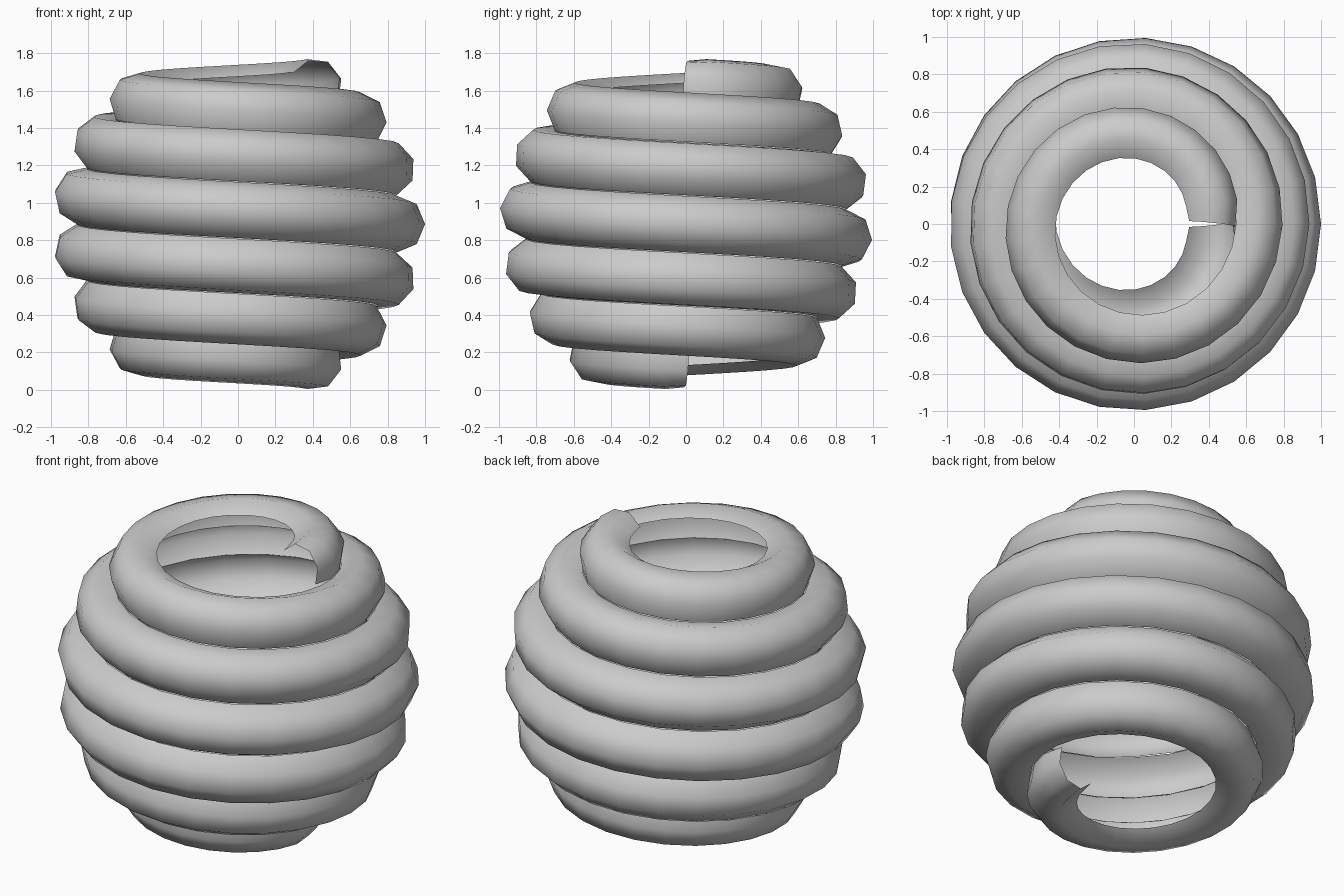
import bpy, bmesh
from math import sin, cos, pi, radians
from mathutils import Vector

if "Cube" in bpy.data.objects:
    bpy.data.objects.remove(bpy.data.objects["Cube"])

TURNS, STEPS = 6, 25          # coil turns and segments per turn
SPHERE_R, TUBE_R = 0.85, 0.15 # path sphere and half-tube radius
LAT = radians(61)             # path runs between these latitudes
MID_Z = 0.886
N = TURNS * STEPS


def path(i):
    """Point on the left-handed spherical helix."""
    t = i / N
    lat = LAT * (2 * t - 1)
    a = -2 * pi * TURNS * t
    return SPHERE_R * Vector((cos(lat) * cos(a), cos(lat) * sin(a), sin(lat)))


# Sweep an open half-octagon, bulging outwards, along the helix
bm = bmesh.new()
rings = []
for i in range(N + 1):
    p = path(i)
    tangent = (path(i + 0.01) - path(i - 0.01)).normalized()
    out = p.normalized()
    side = out.cross(tangent).normalized()
    if side.z < 0:
        side = -side
    r = TUBE_R * (0.9 if i in (0, N) else 1.0)   # ends pinch in slightly
    rings.append([bm.verts.new(p + r * (cos(b) * out + sin(b) * side))
                  for b in (-pi / 2 + k * pi / 4 for k in range(5))])
for a, b in zip(rings, rings[1:]):
    for k in range(4):
        bm.faces.new((a[k], a[k + 1], b[k + 1], b[k]))
# Faces point outwards
for f in bm.faces:
    f.normal_update()
    if f.normal.dot(f.calc_center_median()) < 0:
        f.normal_flip()
    f.smooth = True

mesh = bpy.data.meshes.new("spiral_shell")
bm.to_mesh(mesh)
bm.free()
shell = bpy.data.objects.new("spiral_shell", mesh)
shell.location.z = MID_Z
bpy.context.collection.objects.link(shell)
